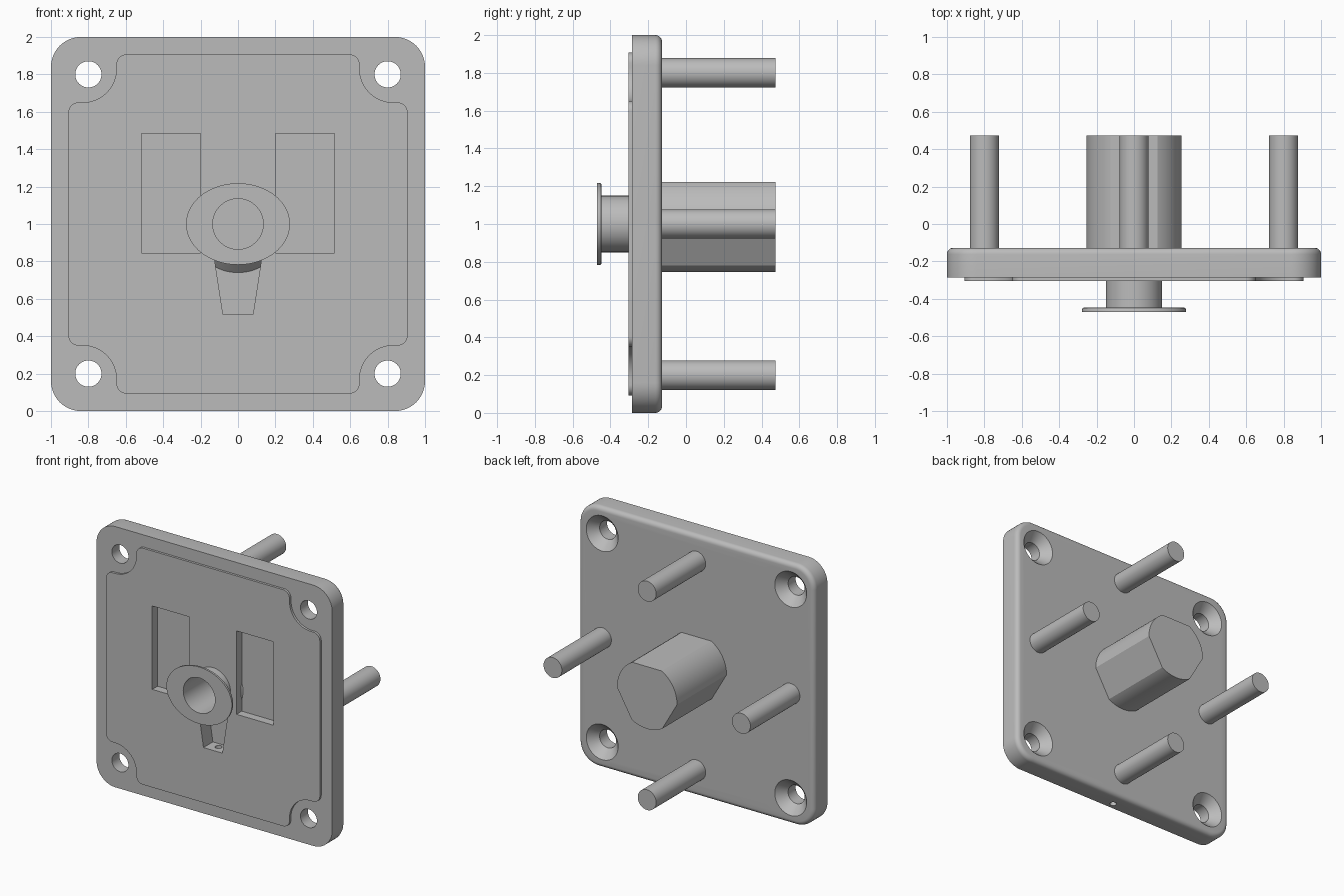
import bpy, bmesh
from math import sin, cos, radians

cube = bpy.data.objects.get("Cube")
if cube:
    bpy.data.objects.remove(cube)

MID = 1.0  # height of the plate centre

grey = bpy.data.materials.new("plain grey")
grey.use_nodes = True
grey.diffuse_color = (0.5, 0.5, 0.5, 1)
grey.node_tree.nodes["Principled BSDF"].inputs["Base Color"].default_value = (0.5, 0.5, 0.5, 1)


def arc(cx, cz, r, a0, a1, n=12):
    angles = [radians(a0 + (a1 - a0) * i / n) for i in range(n + 1)]
    return [(cx + r * cos(a), cz + r * sin(a)) for a in angles]


def four_way(corner):
    """Repeat a corner outline by quarter turns."""
    out = []
    for cs, sn in ((1, 0), (0, 1), (-1, 0), (0, -1)):
        out += [(x * cs - z * sn, x * sn + z * cs) for x, z in corner]
    return out


def rounded_square(half, r):
    return four_way(arc(half - r, half - r, r, 0, 90))


def ellipse(rx, rz=None, n=64):
    return [(x * rx, z * (rz or rx)) for x, z in arc(0, 0, 1, 0, 360, n)[:-1]]


def loft(name, rings, x=0, z=0):
    """Solid through outlines placed at successive depths y."""
    bm = bmesh.new()
    loops = [[bm.verts.new((x + px, y, MID + z + pz)) for px, pz in pts] for pts, y in rings]
    n = len(loops[0])
    for a, b in zip(loops, loops[1:]):
        for i in range(n):
            bm.faces.new((a[i], a[(i + 1) % n], b[(i + 1) % n], b[i]))
    bm.faces.new(loops[0])
    bm.faces.new(loops[-1])
    bmesh.ops.recalc_face_normals(bm, faces=bm.faces)
    mesh = bpy.data.meshes.new(name)
    bm.to_mesh(mesh)
    bm.free()
    mesh.materials.append(grey)
    ob = bpy.data.objects.new(name, mesh)
    bpy.context.collection.objects.link(ob)
    return ob


def activate(ob):
    bpy.ops.object.select_all(action='DESELECT')
    ob.select_set(True)
    bpy.context.view_layer.objects.active = ob


def cut(ob, cutters):
    activate(ob)
    for c in cutters:
        mod = ob.modifiers.new("cut", 'BOOLEAN')
        mod.operation = 'DIFFERENCE'
        mod.solver = 'EXACT'
        mod.object = c
        bpy.ops.object.modifier_apply(modifier=mod.name)


FRONT, BACK, PANEL = -0.286, -0.127, -0.304

# Base plate with a rounded rear edge
edge = [(rounded_square(1 - 0.035 * (1 - cos(radians(a))), 0.16 - 0.035 * (1 - cos(radians(a)))),
         BACK - 0.035 * (1 - sin(radians(a)))) for a in range(0, 91, 15)]
plate = loft("base_plate", [(rounded_square(1, 0.16), FRONT)] + edge)

# Raised front panel with scooped corners
scoop = (arc(0.852, 0.595, 0.055, 0, 90, 8) + arc(0.83, 0.83, 0.18, -90, -180, 16)
         + arc(0.595, 0.852, 0.055, 0, 90, 8))
panel = loft("front_panel", [(four_way(scoop), PANEL), (four_way(scoop), FRONT + 0.006)])

# Hollow boss, its conical root and the oval flange
boss = loft("boss", [(ellipse(0.15), -0.46), (ellipse(0.15), -0.29)])
root = loft("boss_root", [(ellipse(0.15), -0.302), (ellipse(0.26), -0.19), (ellipse(0.26), -0.17)])
flange = loft("flange", [(ellipse(0.278, 0.218), -0.471), (ellipse(0.278, 0.218), -0.458),
                         (ellipse(0.274, 0.214), -0.45), (ellipse(0.267, 0.207), -0.447)])

# Cutters: windows, tapered notch, bore, drain channel, countersunk screw holes
windows = []
for s in (-1, 1):
    box = [(s * 0.2, -0.155), (s * 0.515, -0.155), (s * 0.515, 0.485), (s * 0.2, 0.485)]
    windows.append(loft("window_cutter", [(box, -0.4), (box, -0.24)]))
taper = [(-0.08, -0.485), (0.08, -0.485), (0.13, -0.16), (-0.13, -0.16)]
notch = loft("notch_cutter", [(taper, -0.4), (taper, -0.19)])
bore = loft("bore_cutter", [(ellipse(0.135), -0.6), (ellipse(0.135), -0.15)])
bpy.ops.mesh.primitive_cylinder_add(vertices=24, radius=0.025, depth=0.6, location=(0, -0.235, 0.25))
drain = bpy.context.object
screws = [loft("screw_cutter", [(ellipse(0.07), -0.4), (ellipse(0.07), -0.195),
                                (ellipse(0.145), -0.117)], sx * 0.8, sz * 0.8)
          for sx in (-1, 1) for sz in (-1, 1)]

cut(plate, windows + [notch, bore, drain] + screws)
cut(panel, windows + [notch, bore])
for part in (boss, root, flange):
    cut(part, [bore])
for c in windows + [notch, bore, drain] + screws:
    bpy.data.objects.remove(c)

# Rear post: round with three flats
flats = []
for mid in (30, 150, 270):
    flats += arc(0, 0, 0.255, mid - 30.5, mid + 30.5, 16)
post = loft("rear_post", [(flats, BACK - 0.01), (flats, 0.473)])

# Four rear pins
pins = [loft(name, [(ellipse(0.078, n=40), BACK - 0.01), (ellipse(0.078, n=40), 0.473)], x, z)
        for name, x, z in (("top_pin", 0, 0.8), ("bottom_pin", 0, -0.8),
                           ("left_pin", 0.8, 0), ("right_pin", -0.8, 0))]

for ob in [plate, panel, boss, root, flange, post] + pins:
    activate(ob)
    bpy.ops.object.shade_smooth_by_angle(angle=radians(30))
